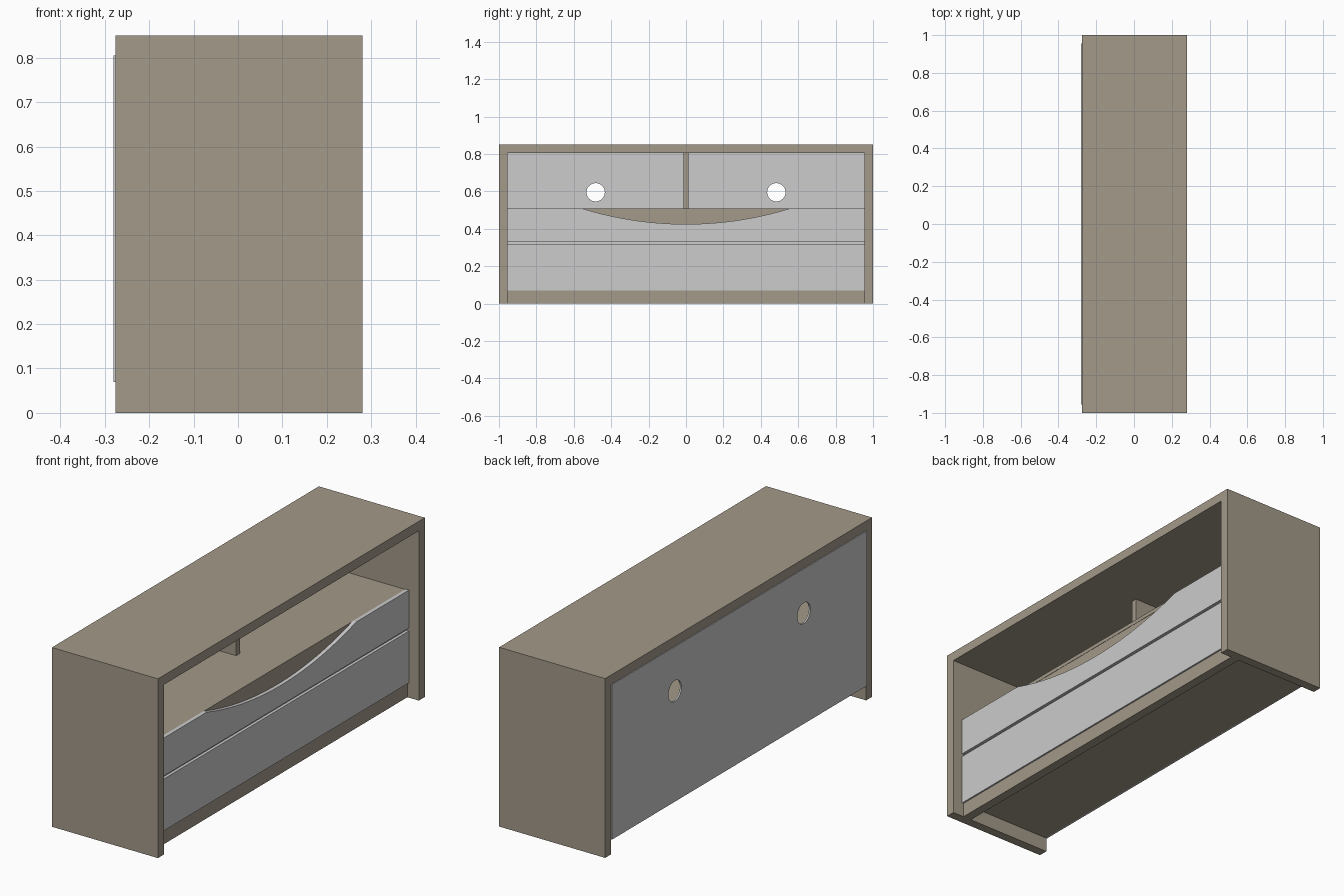
import bpy, bmesh, math

if "Cube" in bpy.data.objects:
    bpy.data.objects.remove(bpy.data.objects["Cube"])


def material(name, rgb):
    m = bpy.data.materials.new(name)
    m.diffuse_color = (*rgb, 1)
    m.use_nodes = True
    m.node_tree.nodes["Principled BSDF"].inputs["Base Color"].default_value = m.diffuse_color
    return m


WOOD = material("taupe wood", (0.366, 0.319, 0.25))
GREY = material("light grey", (0.604, 0.604, 0.604))


def finish(name, bm, mat):
    bmesh.ops.recalc_face_normals(bm, faces=bm.faces)
    me = bpy.data.meshes.new(name)
    bm.to_mesh(me)
    bm.free()
    me.materials.append(mat)
    ob = bpy.data.objects.new(name, me)
    bpy.context.collection.objects.link(ob)
    return ob


def box(name, x, y, z, mat=WOOD):
    bm = bmesh.new()
    bmesh.ops.create_cube(bm, size=1)
    for v in bm.verts:
        for i, (a, b) in enumerate((x, y, z)):
            v.co[i] = a if v.co[i] < 0 else b
    return finish(name, bm, mat)


def plate(name, outline, x, mat):
    """Extrude a (y, z) outline between two x positions."""
    bm = bmesh.new()
    f = bm.faces.new([bm.verts.new((x[0], y, z)) for y, z in outline])
    r = bmesh.ops.extrude_face_region(bm, geom=[f])
    for v in r["geom"]:
        if isinstance(v, bmesh.types.BMVert):
            v.co.x = x[1]
    return finish(name, bm, mat)


IN = 0.955                 # inner half width
X0, X1 = -0.276, 0.28      # carcass depth
FRONT = (0.21, 0.228)      # drawer front thickness

# carcass
box("top_board", (X0, X1), (-1, 1), (0.805, 0.85))
box("left_side", (X0, X1), (-1, -IN), (0, 0.805))
box("right_side", (X0, X1), (IN, 1), (0, 0.805))
box("bottom_board", (X0, 0.208), (-IN, IN), (0.07, 0.105))
box("plinth", (0.175, 0.22), (-IN, IN), (0, 0.07))
box("shelf", (X0, 0.21), (-IN, IN), (0.49, 0.508))
box("divider", (X0, 0.0), (-0.014, 0.014), (0.508, 0.805))
box("inner_panel", (0.19, 0.2085), (-IN, IN), (0.105, 0.49))

# drawer fronts, the upper one with a curved hand cut-out
box("lower_drawer_front", FRONT, (-IN, IN), (0.07, 0.316), GREY)
box("drawer_gap_strip", (0.205, 0.214), (-IN, IN), (0.316, 0.33), GREY)
half, depth, top = 0.56, 0.085, 0.51
radius = (half ** 2 + depth ** 2) / (2 * depth)
outline = [(-IN, top), (-IN, 0.33), (IN, 0.33), (IN, top)]
span = math.asin(half / radius)
for i in range(33):
    a = span * (1 - i / 16)
    outline.append((radius * math.sin(a), top - depth + radius * (1 - math.cos(a))))
plate("upper_drawer_front", outline, FRONT, GREY)

# back panel with two round cable holes
back = box("back_panel", (-0.28, -0.272), (-IN, IN), (0.07, 0.805), GREY)
for i, y in enumerate((-0.483, 0.483)):
    ring = [(y + 0.049 * math.cos(t * math.tau / 32), 0.595 + 0.049 * math.sin(t * math.tau / 32))
            for t in range(32)]
    cutter = plate(f"hole_cutter_{i}", ring, (-0.35, -0.2), GREY)
    cutter.hide_render = True
    cutter.hide_set(True)
    mod = back.modifiers.new(f"hole_{i}", 'BOOLEAN')
    mod.object = cutter
    mod.operation = 'DIFFERENCE'
    mod.solver = 'EXACT'
